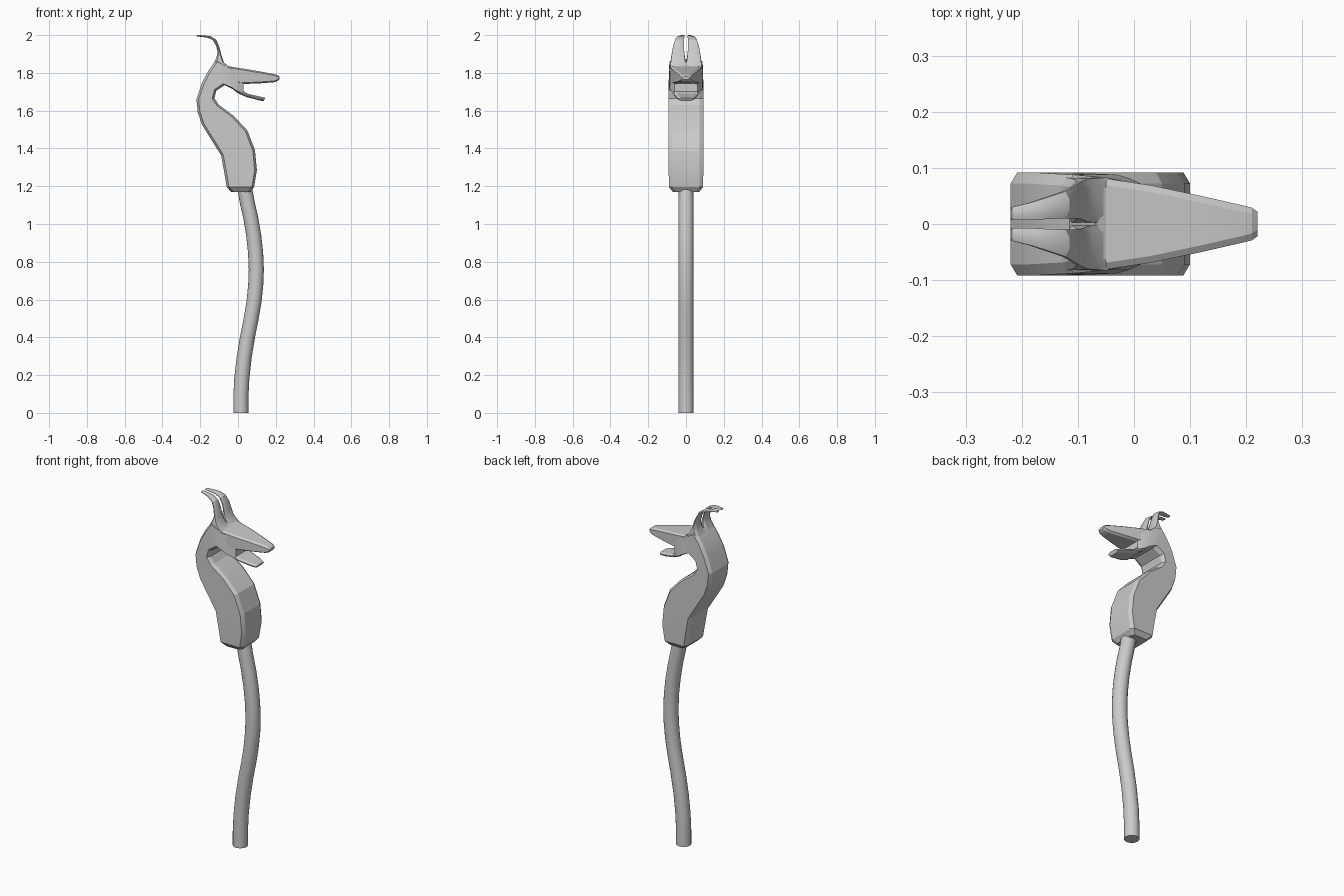
import bpy, bmesh, math
from mathutils import Vector


def loft(name, rings, angle):
    """Skin a list of equal-length point rings and cap both ends."""
    bm = bmesh.new()
    vs = [[bm.verts.new(p) for p in r] for r in rings]
    n = len(vs[0])
    for a, b in zip(vs, vs[1:]):
        for i in range(n):
            j = (i + 1) % n
            bm.faces.new((a[i], a[j], b[j], b[i]))
    bm.faces.new(vs[0])
    bm.faces.new(vs[-1])
    bmesh.ops.recalc_face_normals(bm, faces=bm.faces)
    me = bpy.data.meshes.new(name)
    bm.to_mesh(me)
    bm.free()
    ob = bpy.data.objects.new(name, me)
    bpy.context.collection.objects.link(ob)
    bpy.ops.object.select_all(action='DESELECT')
    ob.select_set(True)
    bpy.context.view_layer.objects.active = ob
    bpy.ops.object.shade_smooth_by_angle(angle=math.radians(angle))
    return ob


def section(xa, za, xb, zb, y0, y1, c=0.02):
    """Chamfered box section between two side-profile points."""
    a, b = Vector((xa, 0, za)), Vector((xb, 0, zb))
    length = (b - a).length
    t = min(0.6 * c / length, 0.35)
    d = min(c, (y1 - y0) * 0.3)
    pts = [(0, y0 + d), (t, y0), (1 - t, y0), (1, y0 + d),
           (1, y1 - d), (1 - t, y1), (t, y1), (0, y1 - d)]
    return [a.lerp(b, u) + Vector((0, y, 0)) for u, y in pts]


def body(name, stations, c=0.02, angle=15):
    return loft(name, [section(*s[:4], -s[4], s[4], c) for s in stations], angle)


# Curved wooden staff
path = [(0.015, 0), (0.015, 0.08), (0.02, 0.18), (0.032, 0.29), (0.05, 0.4),
        (0.07, 0.5), (0.085, 0.59), (0.094, 0.68), (0.097, 0.76), (0.093, 0.85),
        (0.083, 0.94), (0.068, 1.03), (0.05, 1.11), (0.033, 1.2)]
loft("staff", [[(x + 0.04 * math.cos(k * math.tau / 20), 0.04 * math.sin(k * math.tau / 20), z)
                for k in range(20)] for x, z in path], 35)

# S-shaped neck running up into the skull: back point, throat point, half width
body("neck", [
    (-0.035, 1.17, 0.065, 1.17, 0.07),
    (-0.06, 1.195, 0.085, 1.195, 0.09),
    (-0.075, 1.285, 0.1, 1.285, 0.092),
    (-0.09, 1.365, 0.09, 1.39, 0.092),
    (-0.125, 1.42, 0.05, 1.495, 0.092),
    (-0.19, 1.525, -0.02, 1.57, 0.092),
    (-0.213, 1.59, -0.1, 1.63, 0.092),
    (-0.22, 1.66, -0.125, 1.665, 0.092),
    (-0.19, 1.75, -0.115, 1.705, 0.092),
    (-0.155, 1.815, -0.07, 1.735, 0.09),
    (-0.115, 1.87, -0.025, 1.712, 0.088),
    (-0.05, 1.835, -0.005, 1.695, 0.082),
    (0.02, 1.823, 0.02, 1.683, 0.068),
    (0.03, 1.815, 0.03, 1.69, 0.062)])

# Open jaws
body("upper_jaw", [
    (-0.05, 1.835, -0.05, 1.75, 0.081),
    (0.03, 1.822, 0.03, 1.741, 0.069),
    (0.12, 1.807, 0.12, 1.745, 0.05),
    (0.19, 1.794, 0.19, 1.75, 0.034),
    (0.21, 1.788, 0.21, 1.757, 0.029),
    (0.22, 1.78, 0.22, 1.765, 0.022)], c=0.012)
body("lower_jaw", [
    (-0.03, 1.725, -0.03, 1.715, 0.078),
    (0.025, 1.705, 0.02, 1.683, 0.068),
    (0.05, 1.69, 0.045, 1.672, 0.061),
    (0.12, 1.674, 0.11, 1.655, 0.046),
    (0.145, 1.668, 0.135, 1.65, 0.036)], c=0.012)

# Pair of swept-back horns
horn = [
    (-0.13, 1.85, -0.04, 1.825, 0.0, 0.083),
    (-0.115, 1.88, -0.075, 1.855, 0.004, 0.08),
    (-0.108, 1.91, -0.088, 1.895, 0.009, 0.075),
    (-0.116, 1.945, -0.1, 1.94, 0.01, 0.068),
    (-0.135, 1.975, -0.115, 1.975, 0.01, 0.058),
    (-0.165, 1.987, -0.145, 1.994, 0.009, 0.048),
    (-0.19, 1.99, -0.18, 1.999, 0.007, 0.038),
    (-0.22, 1.994, -0.217, 2.0, 0.007, 0.03)]
ob = loft("horns", [section(*s, 0.014) for s in horn], 30)
mirror = ob.modifiers.new("mirror", 'MIRROR')
mirror.use_axis = (False, True, False)
mirror.use_mirror_merge = False
